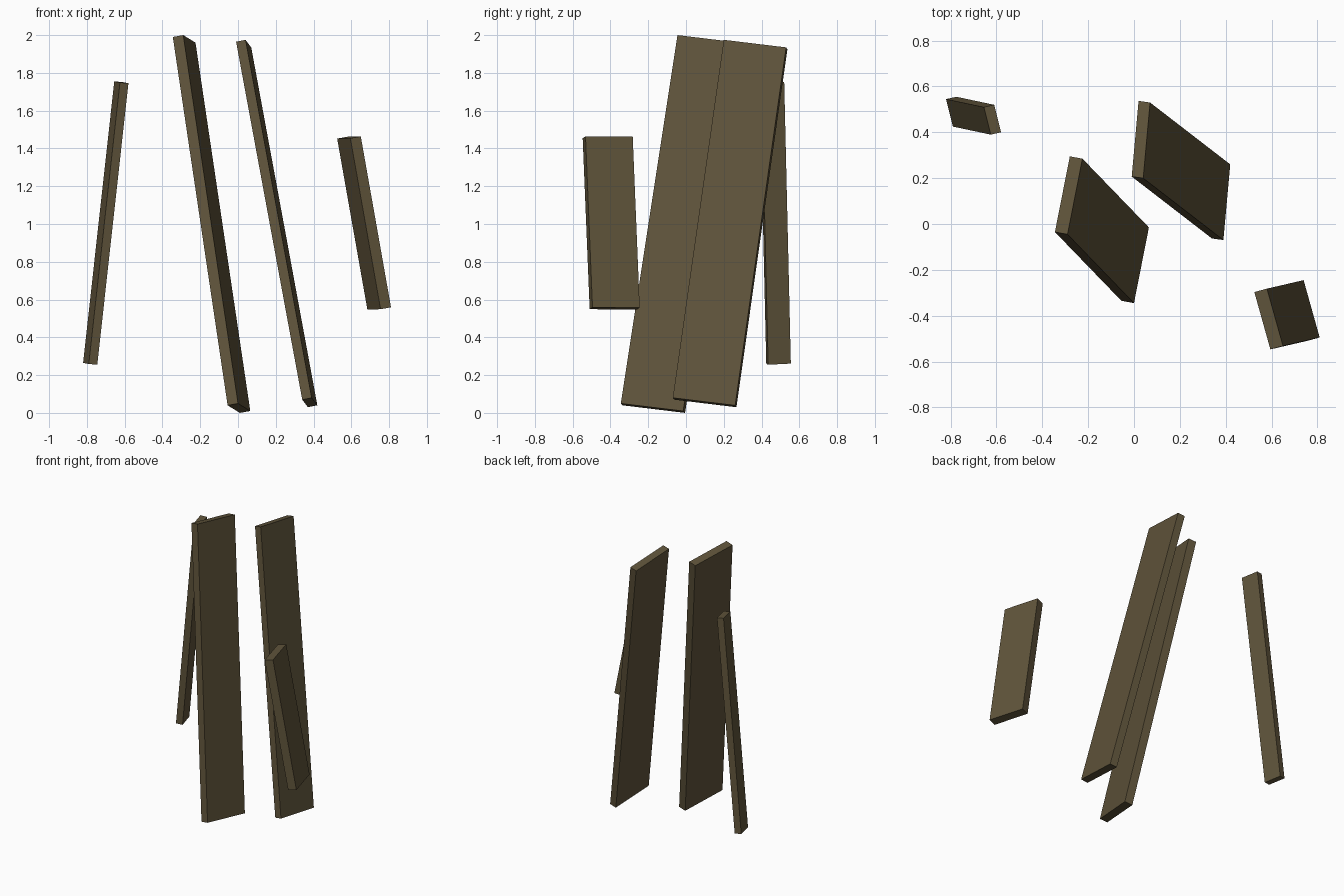
import bpy
import bmesh
from mathutils import Vector

if "Cube" in bpy.data.objects:
    bpy.data.objects.remove(bpy.data.objects["Cube"])

# One dark weathered wood colour
wood = bpy.data.materials.new("dark_wood")
wood.diffuse_color = (0.115, 0.088, 0.043, 1.0)
wood.use_nodes = True
wood.node_tree.nodes["Principled BSDF"].inputs["Base Color"].default_value = wood.diffuse_color


def plank(name, corner, thick, width, length):
    """Tilted board: one top corner plus its three edge vectors."""
    p, t, w, l = map(Vector, (corner, thick, width, length))
    bm = bmesh.new()
    bmesh.ops.create_cube(bm, size=1.0)
    for v in bm.verts:
        a, b, c = v.co + Vector((0.5, 0.5, 0.5))
        v.co = p + t * a + w * b + l * c
    bmesh.ops.recalc_face_normals(bm, faces=bm.faces)
    mesh = bpy.data.meshes.new(name)
    bm.to_mesh(mesh)
    bm.free()
    mesh.materials.append(wood)
    bpy.context.collection.objects.link(bpy.data.objects.new(name, mesh))


# Two long wide boards in the middle
plank("long_board_left", (-0.345, -0.035, 1.99),
      (0.055, -0.01, 0.01), (0.065, 0.33, -0.04), (0.29, -0.30, -1.95))
plank("long_board_right", (-0.01, 0.207, 1.965),
      (0.05, -0.007, 0.01), (0.03, 0.33, -0.04), (0.35, -0.27, -1.895))

# Narrow strip at the back left
plank("narrow_strip", (-0.625, 0.39, 1.749),
      (0.045, 0.01, -0.004), (-0.03, 0.12, 0.006), (-0.165, 0.035, -1.49))

# Short board at the front right
plank("short_board", (0.525, -0.297, 1.452),
      (0.055, 0.015, 0.01), (0.07, -0.25, 0.002), (0.16, 0.037, -0.905))
